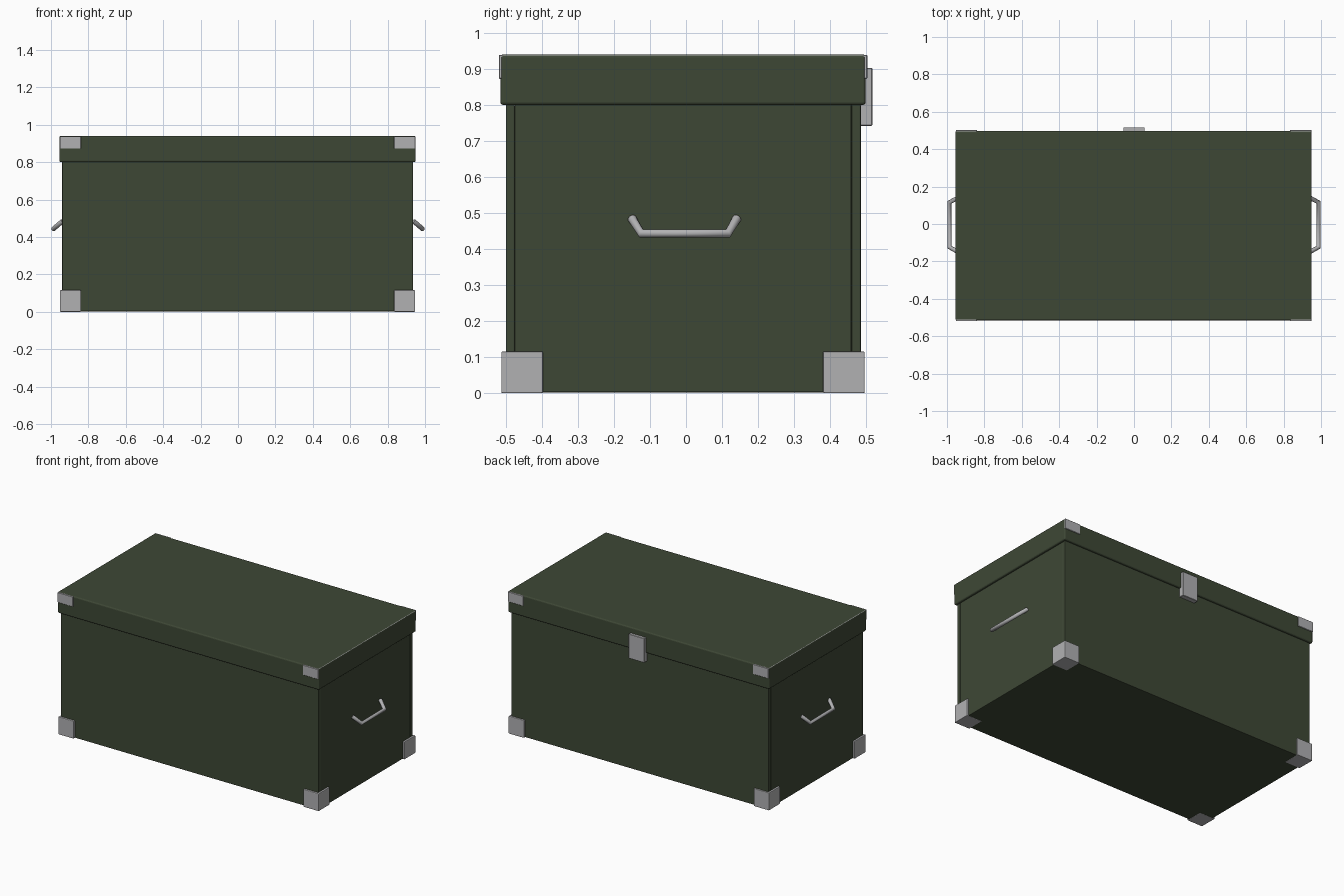
import bpy, bmesh
from mathutils import Vector

if "Cube" in bpy.data.objects:
    bpy.data.objects.remove(bpy.data.objects["Cube"])


def material(name, rgb):
    m = bpy.data.materials.new(name)
    m.diffuse_color = (*rgb, 1)
    m.use_nodes = True
    m.node_tree.nodes["Principled BSDF"].inputs["Base Color"].default_value = m.diffuse_color
    return m


GREEN = material("army_green", (0.048, 0.064, 0.036))
METAL = material("light_grey_metal", (0.44, 0.44, 0.45))
CX = -0.0025  # chest centre in x


def box(name, x, y, z, mat, bevel=0.0, segments=2):
    """Box from (min, max) ranges with rounded edges."""
    lo, hi = Vector((x[0], y[0], z[0])), Vector((x[1], y[1], z[1]))
    bm = bmesh.new()
    bmesh.ops.create_cube(bm, size=1)
    for v in bm.verts:
        v.co = (lo + hi) / 2 + v.co * (hi - lo)
    if bevel:
        bmesh.ops.bevel(bm, geom=bm.edges[:], offset=bevel, segments=segments,
                        profile=0.5, affect='EDGES')
    me = bpy.data.meshes.new(name)
    bm.to_mesh(me)
    bm.free()
    me.materials.append(mat)
    ob = bpy.data.objects.new(name, me)
    bpy.context.collection.objects.link(ob)
    return ob


def mirrored(side, a, b):
    """x range at distance a..b from the chest centre on one side."""
    return sorted((CX + side * a, CX + side * b))


# body panels: front and back boards with end boards set between them
BODY_Z = (0.002, 0.802)
X_FULL = (CX - 0.938, CX + 0.938)
box("front_panel", X_FULL, (-0.50, -0.475), BODY_Z, GREEN, 0.004)
box("back_panel", X_FULL, (0.459, 0.485), BODY_Z, GREEN, 0.004)
box("bottom_panel", (CX - 0.93, CX + 0.93), (-0.48, 0.465), (0.002, 0.03), GREEN)

# lid
box("lid", (CX - 0.952, CX + 0.952), (-0.515, 0.4985), (0.80, 0.94), GREEN, 0.008, 3)

for side, label in ((-1, "left"), (1, "right")):
    box(label + "_end_panel", mirrored(side, 0.913, 0.938), (-0.475, 0.459),
        BODY_Z, GREEN, 0.004)

    # metal lid edge: shows as corner plates and a thin strip at the bevel
    box(label + "_lid_edge_metal", mirrored(side, 0.837, 0.9505), (-0.5195, 0.503),
        (0.872, 0.9385), METAL, 0.002, 1)

    # metal corner caps at the bottom
    for end, y in (("front", (-0.5125, -0.397)), ("back", (0.38, 0.496))):
        box(f"{label}_{end}_bottom_corner", mirrored(side, 0.837, 0.9495), y,
            (0, 0.116), METAL, 0.004)

    # carrying handle: bent round bar
    cu = bpy.data.curves.new(label + "_handle", 'CURVE')
    cu.dimensions = '3D'
    cu.bevel_depth = 0.0125
    cu.bevel_resolution = 3
    cu.use_fill_caps = True
    path = [(0.938, -0.150, 0.485), (0.987, -0.124, 0.443),
            (0.987, 0.116, 0.443), (0.938, 0.141, 0.485)]
    sp = cu.splines.new('POLY')
    sp.points.add(len(path) - 1)
    for p, (px, py, pz) in zip(sp.points, path):
        p.co = (side * px, py, pz, 1)
    cu.materials.append(METAL)
    bpy.context.collection.objects.link(bpy.data.objects.new(label + "_handle", cu))

# latch plate at the back
box("latch", (-0.057, 0.057), (0.484, 0.517), (0.742, 0.903), METAL, 0.002, 1)
